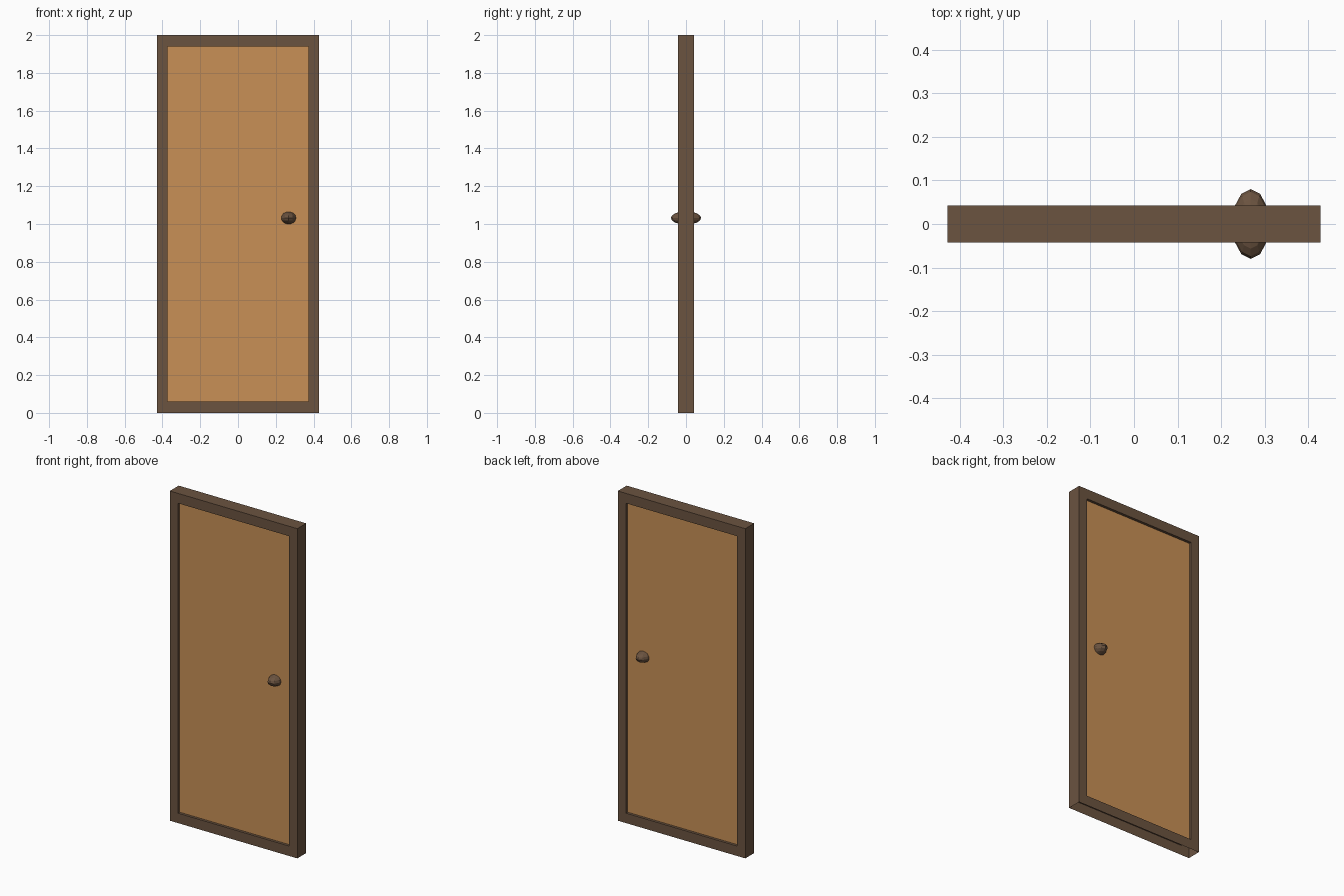
import bpy, bmesh
from mathutils import Matrix

if "Cube" in bpy.data.objects:
    bpy.data.objects.remove(bpy.data.objects["Cube"])

W, D, H = 0.428, 0.0425, 2.0      # half width, half depth, height
IW, Z0, Z1 = 0.373, 0.06, 1.94    # panel opening
PY = D - 0.016                    # panel plane


def material(name, rgb):
    m = bpy.data.materials.new(name)
    m.diffuse_color = (*rgb, 1)
    m.use_nodes = True
    m.node_tree.nodes["Principled BSDF"].inputs["Base Color"].default_value = m.diffuse_color
    return m


def make(name, bm, mat):
    me = bpy.data.meshes.new(name)
    bm.to_mesh(me)
    bm.free()
    me.materials.append(mat)
    ob = bpy.data.objects.new(name, me)
    bpy.context.collection.objects.link(ob)


def loop(bm, w, z0, z1, y):
    return [bm.verts.new((x, y, z)) for x, z in ((-w, z0), (w, z0), (w, z1), (-w, z1))]


def bridge(bm, a, b, skip=()):
    for i in range(4):
        if i not in skip:
            j = (i + 1) % 4
            bm.faces.new((a[i], a[j], b[j], b[i]))


brown = material("dark_wood", (0.147, 0.087, 0.051))
tan = material("light_wood", (0.58, 0.28, 0.093))

# Hollow door frame with an open underside and a recess on both sides
bm = bmesh.new()
fi, fo = loop(bm, IW, Z0, Z1, -PY), loop(bm, IW, Z0, Z1, -D)
front, back = loop(bm, W, 0, H, -D), loop(bm, W, 0, H, D)
bo, bi = loop(bm, IW, Z0, Z1, D), loop(bm, IW, Z0, Z1, PY)
bridge(bm, fo, fi)
bridge(bm, front, fo)
bridge(bm, back, front, skip=(0,))
bridge(bm, bo, back)
bridge(bm, bi, bo)
bmesh.ops.recalc_face_normals(bm, faces=bm.faces)
top = max(bm.faces, key=lambda f: f.calc_center_median().z)
if top.normal.z < 0:
    bmesh.ops.reverse_faces(bm, faces=bm.faces)
make("door_frame", bm, brown)

# Recessed panels, front and back
for name, y in (("front_panel", -PY), ("back_panel", PY)):
    bm = bmesh.new()
    v = loop(bm, IW, Z0, Z1, y)
    bm.faces.new(v if y < 0 else v[::-1])
    make(name, bm, tan)

# Flattened low-poly knob passing through the door
bm = bmesh.new()
bmesh.ops.create_uvsphere(bm, u_segments=12, v_segments=8, radius=1,
                          matrix=Matrix.Translation((0.268, 0, 1.032)) @ Matrix.Diagonal((0.043, 0.08, 0.035, 1)))
make("door_knob", bm, brown)
